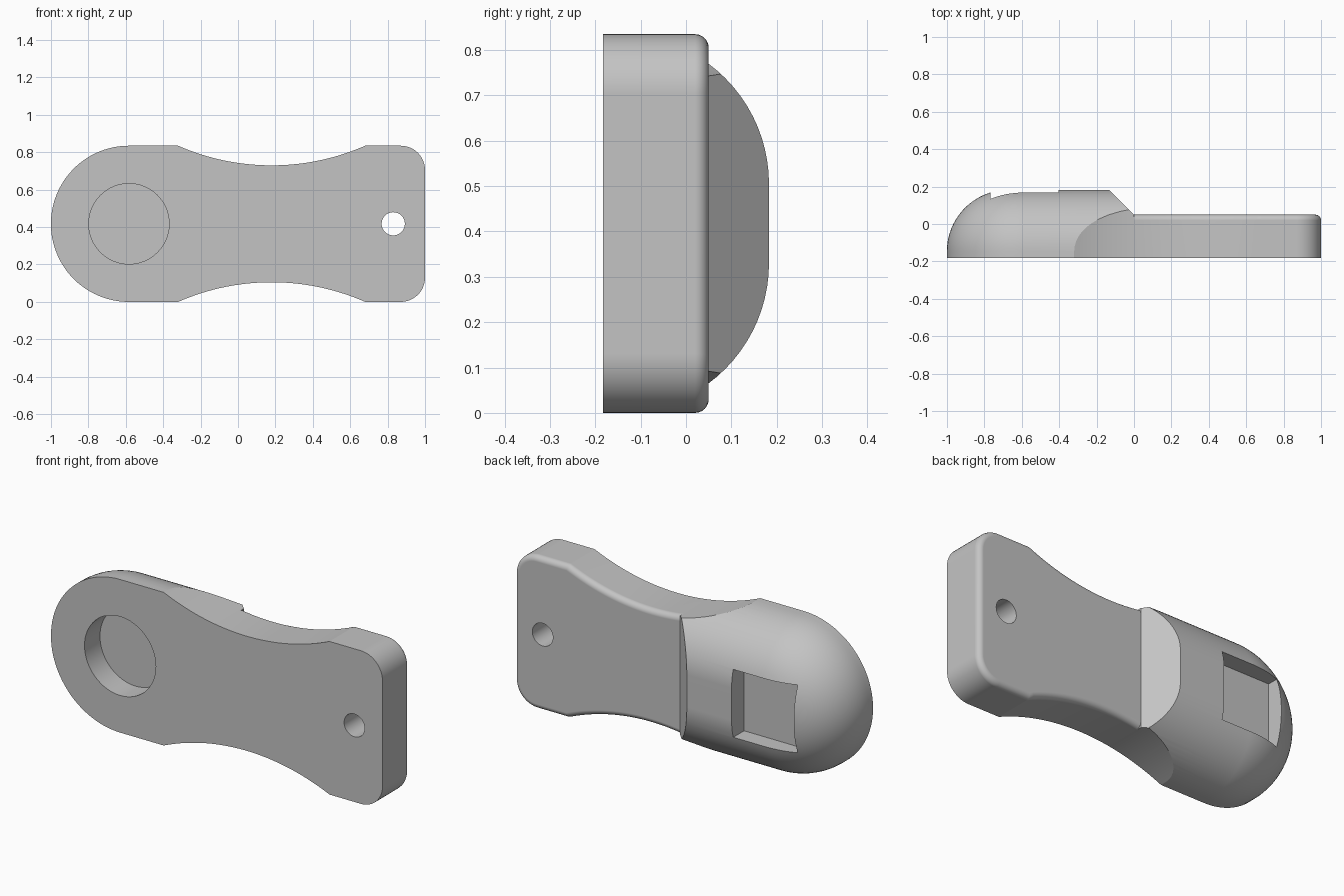
import bpy, bmesh
from math import sin, cos, pi, sqrt, radians

cube = bpy.data.objects.get("Cube")
if cube:
    bpy.data.objects.remove(cube, do_unlink=True)

MID = 0.4175                  # middle height, also the radius of the round end
FRONT, BACK = -0.183, 0.183   # overall depth
GRIP = 0.05                   # back of the thin grip
ROUND = 0.33                  # large rounding of the head
HEAD_X = -0.583               # centre of the round end
WAIST_X, WAIST, WAIST_R = 0.18, 0.3125, 1.243

grey = bpy.data.materials.new("plain grey")
grey.use_nodes = True
grey.diffuse_color = (0.55, 0.55, 0.55, 1)
grey.node_tree.nodes["Principled BSDF"].inputs["Base Color"].default_value = (0.55, 0.55, 0.55, 1)


def loft(name, rings, bevel=0):
    """Solid through matching rings of points; bevel rounds the last rim, except at x = 0."""
    bm = bmesh.new()
    loops = [[bm.verts.new(p) for p in ring] for ring in rings]
    n = len(loops[0])
    for a, b in zip(loops, loops[1:]):
        for i in range(n):
            j = (i + 1) % n
            bm.faces.new((a[i], a[j], b[j], b[i]))
    bm.faces.new(loops[0])
    cap = bm.faces.new(loops[-1])
    bmesh.ops.recalc_face_normals(bm, faces=bm.faces)
    if bevel:
        rim = [e for e in cap.edges if any(v.co.x > 0.001 for v in e.verts)]
        bmesh.ops.bevel(bm, geom=rim, offset=bevel, segments=6, profile=0.5,
                        affect='EDGES', clamp_overlap=False)
    mesh = bpy.data.meshes.new(name)
    bm.to_mesh(mesh)
    bm.free()
    mesh.materials.append(grey)
    obj = bpy.data.objects.new(name, mesh)
    bpy.context.collection.objects.link(obj)
    return obj


def prism(name, outline, y0, y1, bevel=0):
    """Outline in x and z, extruded in depth."""
    return loft(name, [[(x, y, z) for x, z in outline] for y in (y0, y1)], bevel)


def disc(x, z, r, n=64):
    return [(x + r * cos(2 * pi * i / n), z + r * sin(2 * pi * i / n)) for i in range(n)]


def cut(obj, cutter):
    cutter.hide_render = True
    mod = obj.modifiers.new("cut", 'BOOLEAN')
    mod.operation, mod.solver, mod.object = 'DIFFERENCE', 'EXACT', cutter
    bpy.context.view_layer.objects.active = obj
    bpy.ops.object.modifier_apply(modifier=mod.name)
    bpy.data.objects.remove(cutter, do_unlink=True)


def finish(obj):
    bpy.ops.object.select_all(action='DESELECT')
    obj.select_set(True)
    bpy.context.view_layer.objects.active = obj
    bpy.ops.object.shade_smooth_by_angle(angle=radians(20))
    mod = obj.modifiers.new("clean shading", 'WEIGHTED_NORMAL')
    mod.keep_sharp = True


def waist(x):
    """Half height of the grip along its concave sides."""
    return WAIST + WAIST_R - sqrt(WAIST_R ** 2 - (x - WAIST_X) ** 2)


# Head: round-ended block with a large rounding toward the back
def head_ring(r, y):
    arc = [pi / 2 + pi * i / 48 for i in range(49)]
    return ([(0, y, MID + r)]
            + [(HEAD_X + r * cos(a), y, MID + r * sin(a)) for a in arc]
            + [(0, y, MID - r)])


rings = [head_ring(MID, FRONT)]
for i in range(21):
    a = pi / 2 * i / 20
    rings.append(head_ring(MID - ROUND + ROUND * cos(a), BACK - ROUND + ROUND * sin(a)))
head = loft("head", rings)

# Concave sides running into the head
for side in (1, -1):
    xs = [-0.4 + 0.02 * i for i in range(26)]
    outline = [(x, MID + side * waist(x)) for x in xs]
    outline += [(xs[-1], MID + side * 0.7), (xs[0], MID + side * 0.7)]
    cut(head, prism("waist_cutter", outline, -0.4, 0.4))

# Slope from the head down to the grip
drop = BACK - GRIP
wedge = [(-drop - 0.1, BACK + 0.1), (0.1, GRIP - 0.1), (0.1, BACK + 0.1)]
cut(head, loft("slope_cutter", [[(x, y, z) for x, y in wedge] for z in (-0.2, 1.1)]))

# Square pocket in the back, round recess in the front
pocket = [(-0.768, MID - 0.185), (-0.403, MID - 0.185), (-0.403, MID + 0.185), (-0.768, MID + 0.185)]
cut(head, prism("pocket_cutter", pocket, 0.075, 0.4))
cut(head, prism("recess_cutter", disc(HEAD_X, MID, 0.215), -0.4, -0.05))
finish(head)

# Grip: waisted plate with rounded corners and a softened back rim
upper = [(0.68 * i / 24, waist(0.68 * i / 24)) for i in range(25)]
corner = 0.13
for i in range(13):
    a = pi / 2 * (1 - i / 12)
    upper.append((1 - corner + corner * cos(a), MID - corner + corner * sin(a)))
outline = [(x, MID + h) for x, h in upper] + [(x, MID - h) for x, h in reversed(upper)]
grip = prism("grip", outline, FRONT, GRIP, bevel=0.03)

# Hole for a ring
cut(grip, prism("hole_cutter", disc(0.83, MID, 0.062, 48), -0.4, 0.4))
finish(grip)
